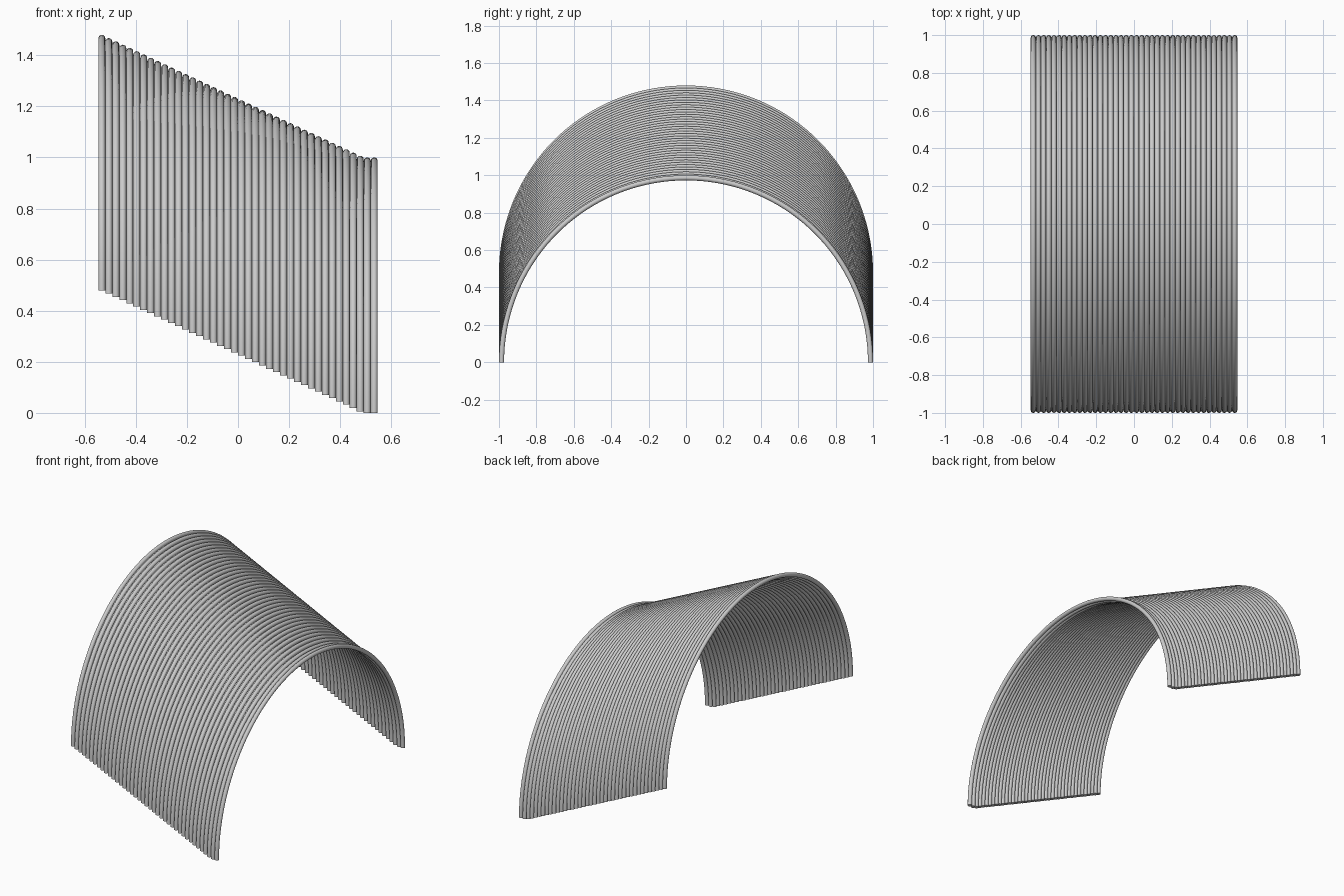
import bpy
import bmesh
from math import pi, radians
from mathutils import Matrix, Vector

cube = bpy.data.objects.get("Cube")
if cube:
    bpy.data.objects.remove(cube, do_unlink=True)

RINGS = 40
TUBE = 0.01367          # tube radius
STEP = 2 * TUBE         # neighbouring tubes touch
RISE = 0.0128           # height gained per tube
SEGMENTS = 72
SIDES = 16

# Plain grey material
grey = bpy.data.materials.new("grey")
grey.use_nodes = True
colour = (0.6, 0.6, 0.6, 1)
grey.diffuse_color = colour
grey.node_tree.nodes["Principled BSDF"].inputs["Base Color"].default_value = colour


def half_ring_mesh():
    """Round tube swept through a half circle, with flat capped feet."""
    bm = bmesh.new()
    place = Matrix.Translation((0, 1 - TUBE, 0))
    bmesh.ops.create_circle(bm, segments=SIDES, radius=TUBE, matrix=place)
    bmesh.ops.spin(bm, geom=bm.verts[:] + bm.edges[:], cent=Vector(), axis=(1, 0, 0),
                   angle=pi, steps=SEGMENTS, use_duplicate=False)
    rims = [e for e in bm.edges if e.is_boundary]
    bmesh.ops.holes_fill(bm, edges=rims, sides=SIDES)
    bmesh.ops.recalc_face_normals(bm, faces=bm.faces[:])
    for face in bm.faces:
        face.smooth = True
    mesh = bpy.data.meshes.new("half_ring")
    bm.to_mesh(mesh)
    bm.free()
    mesh.set_sharp_from_angle(angle=radians(40))
    mesh.materials.append(grey)
    return mesh


# Row of tubes climbing towards -x; the last two rest on the ground
ring = half_ring_mesh()
for i in range(RINGS):
    arch = bpy.data.objects.new(f"arch_tube_{i + 1}", ring)
    x = (i - (RINGS - 1) / 2) * STEP
    z = max(0, RISE * (RINGS - 2.5 - i))
    arch.location = (x, 0, z)
    bpy.context.collection.objects.link(arch)
